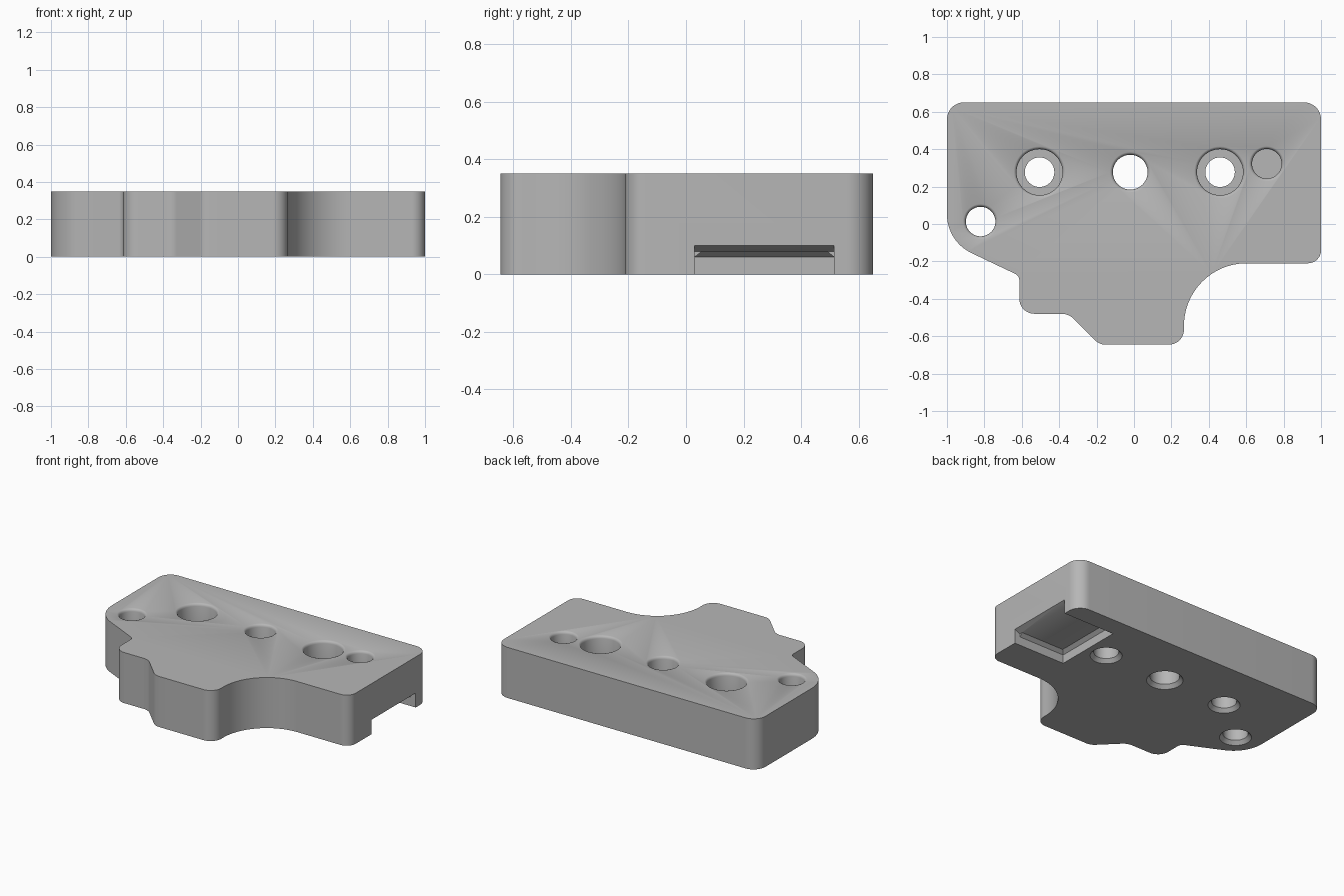
import bpy, bmesh, math
from mathutils import Vector

if "Cube" in bpy.data.objects:
    bpy.data.objects.remove(bpy.data.objects["Cube"])

H = 0.35
mat = bpy.data.materials.new("plain grey")
mat.diffuse_color = (0.47, 0.47, 0.47, 1)
mat.use_nodes = True
mat.node_tree.nodes["Principled BSDF"].inputs["Base Color"].default_value = mat.diffuse_color


def make_object(name, bm):
    bmesh.ops.recalc_face_normals(bm, faces=bm.faces)
    me = bpy.data.meshes.new(name)
    bm.to_mesh(me)
    bm.free()
    me.materials.append(mat)
    ob = bpy.data.objects.new(name, me)
    bpy.context.collection.objects.link(ob)
    return ob


def loft(name, rings):
    """Solid through a stack of equally long point rings."""
    bm = bmesh.new()
    vs = [[bm.verts.new(p) for p in ring] for ring in rings]
    n = len(vs[0])
    for a, b in zip(vs, vs[1:]):
        for i in range(n):
            j = (i + 1) % n
            bm.faces.new((a[i], a[j], b[j], b[i]))
    bm.faces.new(vs[0][::-1])
    bm.faces.new(vs[-1])
    return make_object(name, bm)


def rounded(corners):
    """Outline from (x, y, radius) corners, each rounded by a tangent arc."""
    out = []
    for i, (x, y, r) in enumerate(corners):
        p = Vector((x, y))
        a = (Vector(corners[i - 1][:2]) - p).normalized()
        b = (Vector(corners[(i + 1) % len(corners)][:2]) - p).normalized()
        half = a.angle(b) / 2
        c = p + (a + b).normalized() * (r / math.sin(half))
        s = p + a * (r / math.tan(half)) - c
        e = p + b * (r / math.tan(half)) - c
        steps = 24 if r > 0.2 else 12
        turn = math.atan2(s.x * e.y - s.y * e.x, s.dot(e))
        for k in range(steps + 1):
            t = turn * k / steps
            out.append((c.x + s.x * math.cos(t) - s.y * math.sin(t),
                        c.y + s.x * math.sin(t) + s.y * math.cos(t)))
    return out


def turned(name, x, y, profile, n=48):
    """Round cutter from (radius, z) steps."""
    return loft(name, [[(x + r * math.cos(2 * math.pi * i / n),
                         y + r * math.sin(2 * math.pi * i / n), z)
                        for i in range(n)] for r, z in profile])


def rect(x0, x1, y0, y1, z):
    return [(x0, y0, z), (x1, y0, z), (x1, y1, z), (x0, y1, z)]


# Plate body
outline = rounded([
    (-1, 0.65, 0.09), (-1, -0.093, 0.23), (-0.613, -0.277, 0.04),
    (-0.613, -0.48, 0.08), (-0.35, -0.48, 0.09), (-0.185, -0.645, 0.08),
    (0.267, -0.645, 0.08), (0.267, -0.21, 0.335), (1, -0.21, 0.07),
    (1, 0.65, 0.09)])
plate = loft("plate", [[(x, y, z) for x, y in outline] for z in (0, H)])


# Hole cutters: softened rim on top, chamfer underneath
def rim(r):
    return [(r, H - 0.018), (r + 0.003, H - 0.009),
            (r + 0.008, H - 0.003), (r + 0.015, H), (r + 0.015, H + 0.05)]


def foot(r):
    return [(r + 0.022, -0.05), (r + 0.022, 0), (r, 0.025)]


cutters = []
for x, y, r in ((-0.02, 0.277, 0.093), (-0.82, 0.013, 0.079)):
    cutters.append(turned("through_hole", x, y, foot(r) + rim(r)))
for x in (-0.505, 0.46):
    cutters.append(turned("counterbore", x, 0.277,
                          foot(0.079) + [(0.079, 0.15), (0.123, 0.15)] + rim(0.123)))
cutters.append(turned("blind_hole", 0.71, 0.322, [(0.079, 0.17)] + rim(0.079)))

# Side pocket underneath with a chamfered ceiling
y0, y1 = 0.03, 0.515
cutters.append(loft("pocket", [rect(0.605, 1.1, y0, y1, -0.05),
                               rect(0.605, 1.1, y0, y1, 0.06),
                               rect(0.63, 1.1, y0 + 0.025, y1 - 0.025, 0.08)]))
# Sloped lead-in where the pocket opens through the side
lead = [(0.96, 0.02), (1.05, 0.02), (1.05, 0.10), (1.0, 0.10), (0.96, 0.08)]
cutters.append(loft("pocket_lead_in", [[(x, y, z) for x, z in lead] for y in (y0, y1)]))

# Cut everything, then remove the cutters
bpy.context.view_layer.objects.active = plate
for c in cutters:
    m = plate.modifiers.new("cut", 'BOOLEAN')
    m.operation = 'DIFFERENCE'
    m.solver = 'EXACT'
    m.object = c
    bpy.ops.object.modifier_apply(modifier=m.name)
    bpy.data.objects.remove(c)

plate.select_set(True)
bpy.ops.object.shade_smooth_by_angle(angle=math.radians(30))
